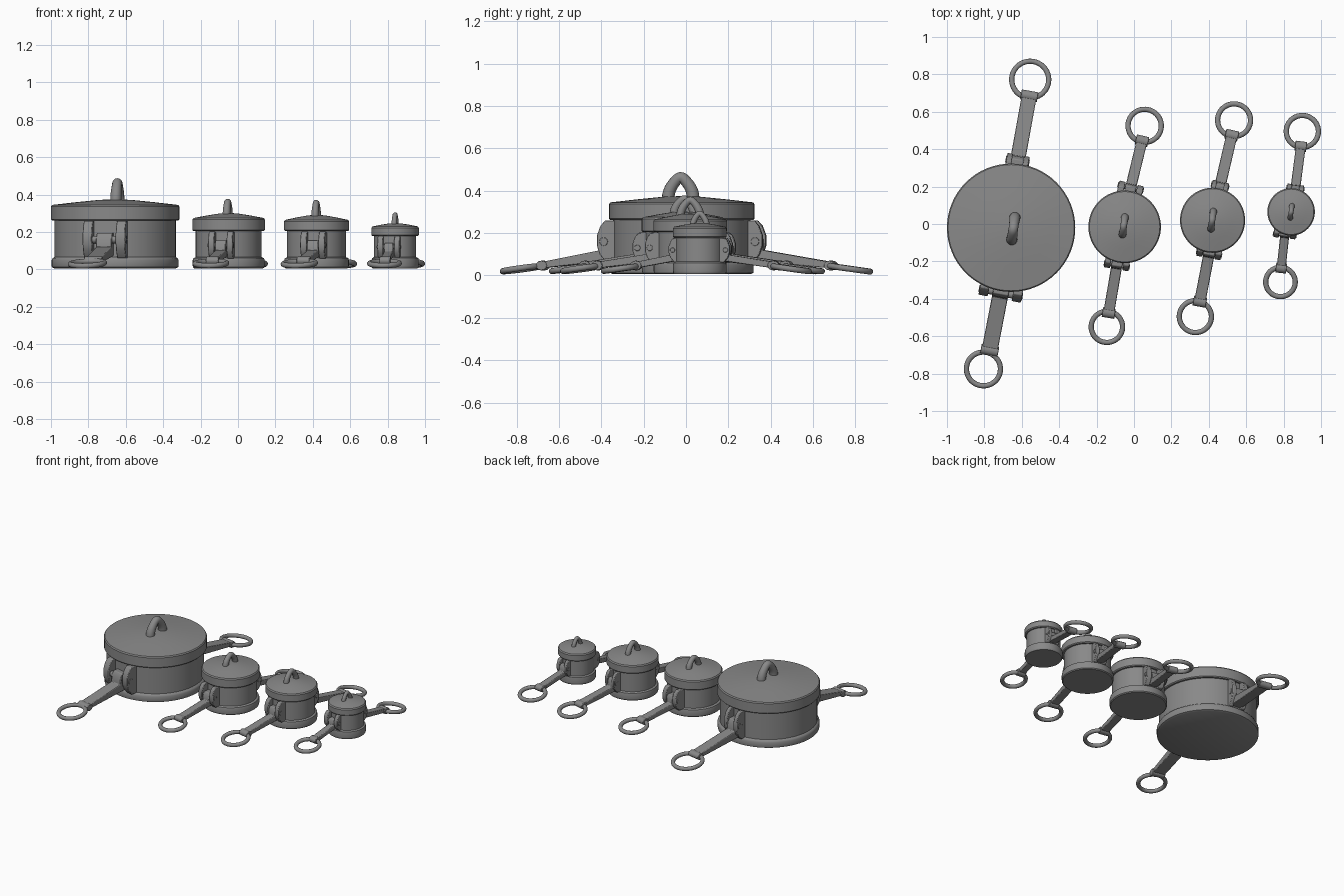
import bpy, bmesh, math
from mathutils import Matrix, Vector

if "Cube" in bpy.data.objects:
    bpy.data.objects.remove(bpy.data.objects["Cube"])

metal = bpy.data.materials.new("dull grey metal")
metal.diffuse_color = (0.25, 0.25, 0.25, 1)
metal.use_nodes = True
metal.node_tree.nodes["Principled BSDF"].inputs["Base Color"].default_value = metal.diffuse_color
metal.roughness = 0.6


def finish(name, bm, matrix=None, bevel=0.0, angle=35):
    bmesh.ops.recalc_face_normals(bm, faces=bm.faces)
    me = bpy.data.meshes.new(name)
    bm.to_mesh(me)
    bm.free()
    me.materials.append(metal)
    me.shade_smooth()
    me.set_sharp_from_angle(angle=math.radians(angle))
    ob = bpy.data.objects.new(name, me)
    bpy.context.collection.objects.link(ob)
    if matrix is not None:
        ob.matrix_world = matrix
    if bevel:
        mod = ob.modifiers.new("soft edges", 'BEVEL')
        mod.width, mod.segments = bevel, 2
        mod.limit_method = 'ANGLE'
        mod.angle_limit = math.radians(40)
    return ob


def lathe(name, profile, centre, steps=64):
    """Closed solid of revolution; profile runs from axis to axis."""
    bm = bmesh.new()
    vs = [bm.verts.new((r, 0, z)) for r, z in profile]
    es = [bm.edges.new(p) for p in zip(vs, vs[1:])]
    bmesh.ops.spin(bm, geom=vs + es, cent=(0, 0, 0), axis=(0, 0, 1),
                   angle=2 * math.pi, steps=steps)
    bmesh.ops.remove_doubles(bm, verts=bm.verts, dist=1e-5)
    return finish(name, bm, Matrix.Translation((*centre, 0)))


def prism(name, outline, v0, v1, matrix, bevel=0.004):
    """Outline in (outward, up), extruded sideways from v0 to v1."""
    bm = bmesh.new()
    f = bm.faces.new([bm.verts.new((u, v0, z)) for u, z in outline])
    ext = bmesh.ops.extrude_face_region(bm, geom=[f])
    verts = [g for g in ext["geom"] if isinstance(g, bmesh.types.BMVert)]
    bmesh.ops.translate(bm, verts=verts, vec=(0, v1 - v0, 0))
    return finish(name, bm, matrix, bevel)


def tube(name, path, radii, matrix, closed=False, sides=14):
    """Round tube swept along a path lying in the local XZ plane."""
    bm = bmesh.new()
    n, rings = len(path), []
    for i, (a, b) in enumerate(path):
        p = path[(i - 1) % n] if closed or i else path[0]
        q = path[(i + 1) % n] if closed or i < n - 1 else path[-1]
        t = Vector((q[0] - p[0], 0, q[1] - p[1])).normalized()
        nrm = Vector((t.z, 0, -t.x))
        rings.append([bm.verts.new(Vector((a, 0, b)) + radii[i] * (
            nrm * math.cos(k * math.tau / sides)
            + Vector((0, 1, 0)) * math.sin(k * math.tau / sides)))
            for k in range(sides)])
    for i in range(n if closed else n - 1):
        r, s = rings[i], rings[(i + 1) % n]
        for k in range(sides):
            bm.faces.new((r[k], r[k - 1], s[k - 1], s[k]))
    if not closed:
        bm.faces.new(rings[0])
        bm.faces.new(rings[-1])
    return finish(name, bm, matrix)


def circle(r, n):
    return [(r * math.cos(i * math.tau / n), r * math.sin(i * math.tau / n))
            for i in range(n)]


def pot(tag, c, r, rb, z0, z1, z2):
    # body with base flange
    lathe(tag + "_body", [(0, 0.006), (r * 0.95, 0.006), (r * 0.985, 0.012),
          (r * 0.99, 0.02), (r * 0.99, 0.05), (r * 0.975, 0.06), (rb, 0.066),
          (rb, z0 + 0.01), (0, z0 + 0.01)], c)
    # domed lid
    lathe(tag + "_lid", [(0, z0), (r - 0.006, z0), (r, z0 + 0.006), (r, z1 - 0.008),
          (r - 0.006, z1), (r * 0.6, z1 + (z2 - z1) * 0.5),
          (r * 0.25, z1 + (z2 - z1) * 0.9), (0, z2)], c)


def lid_handle(tag, c, half, thick, base, top):
    pts, rad = [], []
    for i in range(25):
        t = math.pi * i / 24
        s = math.cos(t)
        pts.append((half * s * (0.62 + 0.38 * abs(s) ** 3) * 0.85,
                    base - 0.012 + (top - thick - base + 0.012) * math.sin(t) ** 0.8))
        rad.append(thick * (1 + 0.15 * abs(s) ** 4))
    m = Matrix.Translation((*c, 0)) @ Matrix.Rotation(math.radians(82), 4, 'Z')
    tube(tag + "_lid_handle", pts, rad, m)


def side_handle(tag, a, e, ring, rr, w, ears, ear_t, cz, hh):
    d = Vector((e[0] - a[0], e[1] - a[1], 0))
    ln = d.length
    u = d.normalized()
    v = Vector((-u.y, u.x, 0))
    m = Matrix(((u.x, v.x, 0, a[0]), (u.y, v.y, 0, a[1]), (0, 0, 1, 0), (0, 0, 0, 1)))
    k = hh / 0.1
    # ears and hinge pin
    ear = [(-0.09 * k, cz - hh), (0, cz - hh), (0.032 * k, cz - hh * 0.6),
           (0.045 * k, cz - hh * 0.2), (0.045 * k, cz + hh * 0.3),
           (0.028 * k, cz + hh * 0.75), (0.005 * k, cz + hh), (-0.09 * k, cz + hh)]
    for s in (-1, 1):
        prism(tag + "_ear", ear, s * ears, s * (ears - ear_t), m)
    prism(tag + "_hinge_pin", [(x + 0.012 * k, z + cz) for x, z in circle(0.02 * k, 16)],
          -ears - 0.004, ears + 0.004, m, 0.002)
    # bent arm
    arm = [(-0.07 * k, cz + hh * 0.35), (0.02 * k, cz + hh * 0.35),
           (0.036 * k, cz + hh * 0.1), (0.04 * k, cz - hh * 0.4), (ln, 0.064),
           (ln, 0.034), (0, cz - hh * 0.9), (-0.07 * k, cz - hh * 0.7)]
    prism(tag + "_arm", arm, -w / 2, w / 2, m)
    # collar holding the ring
    prism(tag + "_collar", [(x + ln, z * 0.85 + 0.047) for x, z in circle(0.027, 12)],
          -w / 2 - 0.005, w / 2 + 0.005, m, 0.003)
    # pull ring, sloping down outward
    g = Vector((ring[0] - e[0], ring[1] - e[1]))
    rm = (Matrix.Translation((*ring, 0.032))
          @ Matrix.Rotation(math.atan2(g.y, g.x), 4, 'Z')
          @ Matrix.Rotation(math.radians(8), 4, 'Y')
          @ Matrix.Rotation(math.pi / 2, 4, 'X'))
    tube(tag + "_ring", circle(rr - 0.014, 48), [0.014] * 48, rm, True)


# centre, lid radius, body radius, lid bottom, rim top, dome top
pot("large_pot", (-0.657, -0.02), 0.343, 0.325, 0.262, 0.345, 0.375)
pot("medium_pot", (-0.05, -0.015), 0.194, 0.176, 0.205, 0.275, 0.302)
pot("narrow_pot", (0.42, 0.02), 0.174, 0.157, 0.205, 0.265, 0.292)
pot("small_pot", (0.84, 0.065), 0.127, 0.113, 0.178, 0.23, 0.248)

lid_handle("large_pot", (-0.645, -0.025), 0.07, 0.026, 0.37, 0.488)
lid_handle("medium_pot", (-0.055, -0.01), 0.055, 0.018, 0.298, 0.378)
lid_handle("narrow_pot", (0.418, 0.02), 0.055, 0.017, 0.288, 0.372)
lid_handle("small_pot", (0.84, 0.065), 0.038, 0.013, 0.244, 0.305)

# attach point, arm end, ring centre, ring radius, arm width, ear reach, ear thickness, hinge z, ear half height
side_handle("large_front", (-0.71, -0.355), (-0.772, -0.675), (-0.805, -0.775), 0.105, 0.085, 0.115, 0.05, 0.16, 0.1)
side_handle("large_back", (-0.625, 0.325), (-0.56, 0.685), (-0.555, 0.772), 0.113, 0.08, 0.06, 0.03, 0.16, 0.1)
side_handle("medium_front", (-0.09, -0.21), (-0.135, -0.475), (-0.145, -0.55), 0.098, 0.058, 0.066, 0.032, 0.13, 0.072)
side_handle("medium_back", (-0.02, 0.185), (0.043, 0.445), (0.057, 0.525), 0.103, 0.058, 0.067, 0.034, 0.13, 0.072)
side_handle("narrow_front", (0.403, -0.15), (0.352, -0.415), (0.328, -0.495), 0.1, 0.06, 0.066, 0.034, 0.13, 0.072)
side_handle("narrow_back", (0.458, 0.195), (0.523, 0.475), (0.535, 0.555), 0.102, 0.06, 0.045, 0.025, 0.13, 0.072)
side_handle("small_front", (0.807, -0.05), (0.787, -0.235), (0.783, -0.31), 0.093, 0.048, 0.06, 0.03, 0.12, 0.058)
side_handle("small_back", (0.862, 0.185), (0.892, 0.415), (0.9, 0.495), 0.1, 0.052, 0.045, 0.025, 0.12, 0.058)
